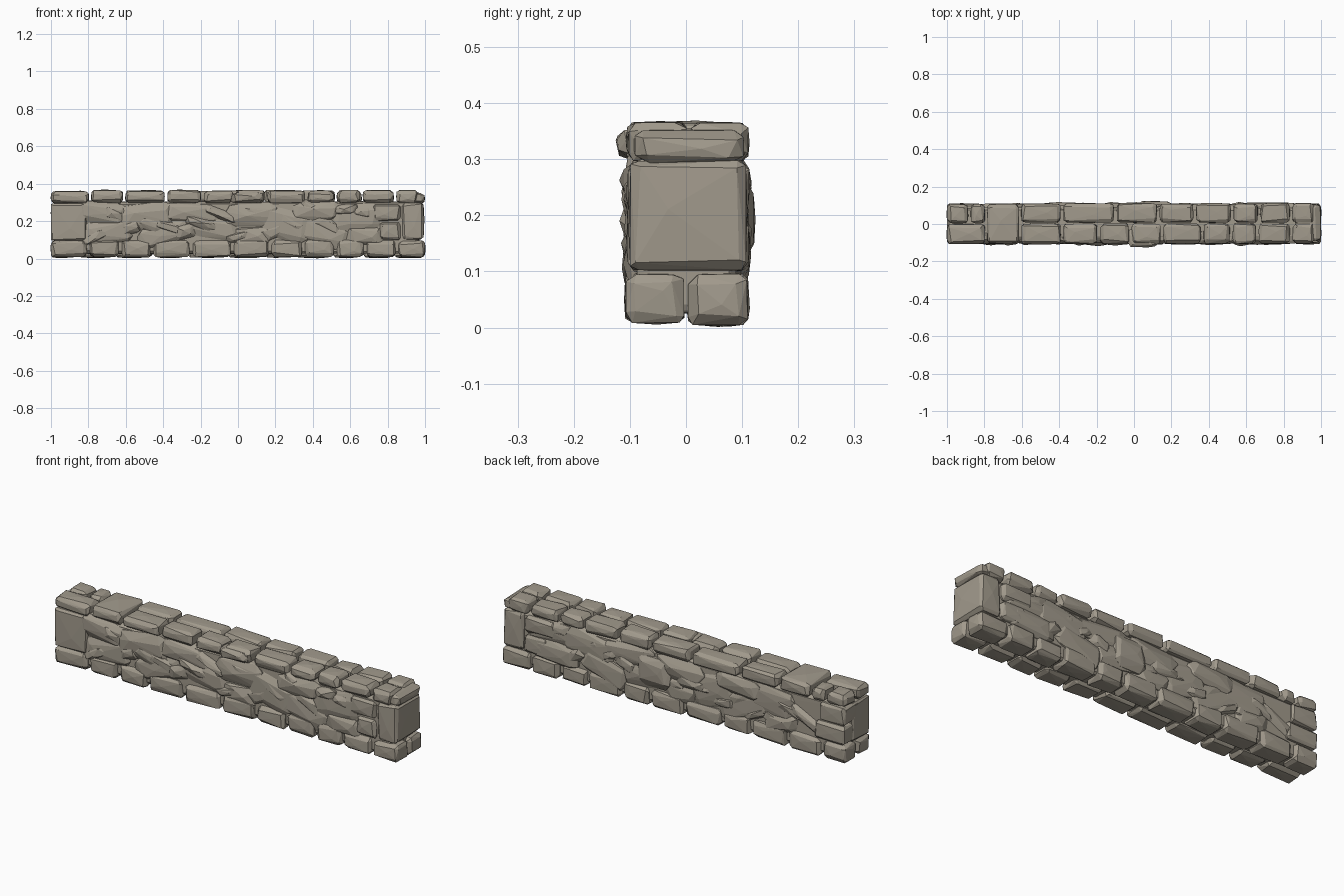
import bpy, bmesh, math, random
from mathutils import Vector, Matrix

if "Cube" in bpy.data.objects:
    bpy.data.objects.remove(bpy.data.objects["Cube"])

random.seed(11)
R = random.uniform

stone_mat = bpy.data.materials.new("warm grey stone")
stone_mat.diffuse_color = (0.36, 0.325, 0.265, 1)
stone_mat.use_nodes = True
stone_mat.node_tree.nodes["Principled BSDF"].inputs["Base Color"].default_value = stone_mat.diffuse_color


def finish(name, bm):
    """Turn a bmesh into a flat shaded stone object."""
    bmesh.ops.recalc_face_normals(bm, faces=bm.faces)
    me = bpy.data.meshes.new(name)
    bm.to_mesh(me)
    bm.free()
    me.materials.append(stone_mat)
    ob = bpy.data.objects.new(name, me)
    bpy.context.collection.objects.link(ob)
    return ob


def stone(name, x0, x1, y0, y1, z0, z1, chip=0.02, bulge=0.004, tilt=0.0):
    """Chipped block: the hull of a box with every corner cut unevenly."""
    c = Vector(((x0 + x1) / 2, (y0 + y1) / 2, (z0 + z1) / 2))
    h = Vector((x1 - x0, y1 - y0, z1 - z0)) / 2
    bm = bmesh.new()
    rot = Matrix.Rotation(tilt, 3, 'Y')

    def put(v):
        bm.verts.new(c + rot @ v)

    for sx in (-1, 1):
        for sy in (-1, 1):
            for sz in (-1, 1):
                s = Vector((sx, sy, sz))
                for keep in range(3):
                    v = Vector([s[i] * (h[i] - (R(0, .1) if i == keep else R(.4, 1.2))
                                * min(chip, h[i] * .6)) for i in range(3)])
                    put(v)
    # slight peak on each broad side
    for a in range(3):
        for s in (-1, 1):
            v = Vector([R(-.4, .4) * h[i] for i in range(3)])
            v[a] = s * (h[a] + R(0, bulge))
            put(v)
    res = bmesh.ops.convex_hull(bm, input=bm.verts)
    junk = {g for g in res["geom_interior"] + res["geom_unused"]
            if isinstance(g, bmesh.types.BMVert)}
    bmesh.ops.delete(bm, geom=list(junk), context='VERTS')
    return finish(name, bm)


def row(name, cuts, y0, y1, z0, z1, gap=0.008, chip=0.02):
    """Course of stones between successive x positions."""
    for a, b in zip(cuts, cuts[1:]):
        l = 0 if a == -1 else gap
        r = 0 if b == 1 else gap
        lift = R(-.003, .004)
        o = -R(0, .006) if y0 < -.05 else 0
        p = R(0, .006) if y1 > .05 else 0
        stone(name, a + l, b - r, y0 + o, y1 + p, z0, z1 + lift, chip, .003)


# Rubble core
stone("wall_core", -.97, .97, -.088, .09, .025, .305, .02, .002)

# Capping stones, front course, back course and through stones
front_cap = [-.61, -.385, -.19, -.02, .15, .365, .52, .66, .84, .97]
back_cap = [-.61, -.385, -.1, .13, .325, .525, .67, .84, .97]
row("front_cap_stone", [-1, -.79], -.103, -.002, .297, .362)
row("front_cap_stone", front_cap, -.103, .002, .297, .363)
row("back_cap_stone", [-1, -.88, -.79], .004, .105, .297, .36)
row("back_cap_stone", back_cap, .008, .107, .295, .362)
stone("through_cap_stone", -.785, -.615, -.103, .107, .295, .365)
stone("through_cap_stone", .86, .997, -.092, .103, .293, .352, .025)
stone("proud_cap_stone", -.04, .13, -.122, -.03, .297, .352, .03)

# Foundation stones, front and back
front_base = [-1, -.8, -.63, -.46, -.25, -.03, .17, .35, .52, .68, .85, 1]
back_base = [-1, -.86, -.66, -.45, -.28, -.06, .14, .3, .5, .66, .83, 1]
row("front_base_stone", front_base, -.103, -.003, .008, .098)
row("back_base_stone", back_base, .003, .106, .004, .096)

# Large end blocks
stone("left_end_block", -1, -.81, -.103, .04, .095, .295, .012)
stone("left_back_block", -.998, -.85, -.02, .108, .2, .295, .015)
stone("left_back_block", -.996, -.82, -.02, .11, .1, .195, .015)
stone("right_end_block", .875, .993, -.1, .107, .102, .298, .016)

# Stepped stones beside the right end
for z0, z1, x0 in ((.1, .195, .76), (.2, .29, .72)):
    stone("corner_front_stone", x0, .87, -.104, 0, z0, z1, .018)
    stone("corner_back_stone", x0 - .03, .87, 0, .113, z0, z1, .018)


def face_rock(name, x, z, w, h, side, depth, tilt):
    """Shallow sloping slab showing on a face of the wall."""
    y0, y1 = sorted((side * .04, side * depth))
    stone(name, x - w / 2, x + w / 2, y0, y1, z - h / 2, z + h / 2,
          .045, .008, tilt)


# Broad slabs covering both faces: x, z, width, height, tilt
slabs = [(-.72, .24, .27, .12, .12), (-.7, .14, .28, .12, -.1),
         (-.5, .22, .3, .15, -.12), (-.4, .13, .28, .12, -.3),
         (-.25, .245, .3, .1, .05), (-.14, .16, .3, .13, .18),
         (.07, .23, .28, .13, -.08), (.07, .12, .2, .1, 0),
         (.26, .18, .26, .17, .25), (.42, .25, .26, .1, -.05),
         (.46, .14, .3, .14, .3), (.63, .21, .26, .16, -.1),
         (.68, .12, .2, .1, .1)]
for x, z, w, h, t in slabs:
    face_rock("front_slab", x, z, w, h, -1, R(.099, .107), t)
    face_rock("back_slab", -x * .95 + .03, z, w, h, 1, R(.102, .114), t)

# Small wedges filling the joints
for side, label in ((-1, "front_wedge"), (1, "back_wedge")):
    for i in range(16):
        face_rock(label, -.76 + i * .095, R(.1, .27), R(.1, .2), R(.05, .08),
                  side, R(.102, .112), R(-.5, .5))
stone("back_proud_stone", .02, .2, .04, .122, .11, .27, .035)
